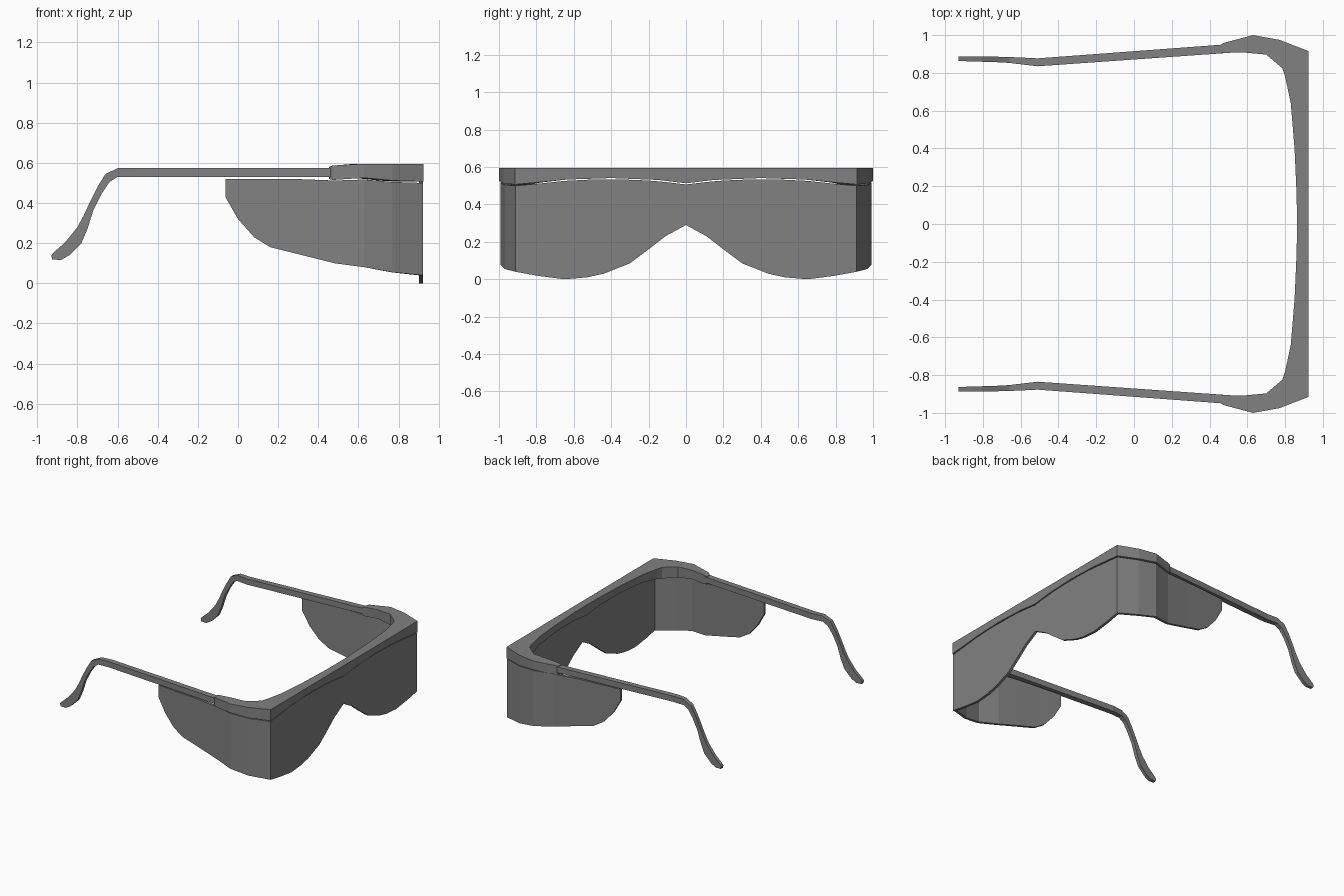
import bpy, bmesh

cube = bpy.data.objects.get("Cube")
if cube:
    bpy.data.objects.remove(cube)

grey = bpy.data.materials.new("mid grey")
grey.use_nodes = True
grey.diffuse_color = (0.22, 0.22, 0.22, 1)
grey.node_tree.nodes["Principled BSDF"].inputs["Base Color"].default_value = (0.22, 0.22, 0.22, 1)


def build(name, rings, closed, cap_start=False):
    """Loft quads through the rings, then mirror the part across y = 0."""
    bm = bmesh.new()
    rows = [[bm.verts.new(p) for p in ring] for ring in rings]
    n = len(rings[0])
    for a, b in zip(rows, rows[1:]):
        for i in range(n if closed else n - 1):
            j = (i + 1) % n
            bm.faces.new((a[i], a[j], b[j], b[i]))
    if closed:
        bm.faces.new(rows[-1])
        if cap_start:
            bm.faces.new(rows[0])
    bmesh.ops.recalc_face_normals(bm, faces=bm.faces[:])
    # an open sheet must face outward, so check the first face against +x
    if not closed:
        bm.faces.ensure_lookup_table()
        bm.normal_update()
        if bm.faces[0].normal.x < 0:
            bmesh.ops.reverse_faces(bm, faces=bm.faces[:])
    mesh = bpy.data.meshes.new(name)
    bm.to_mesh(mesh)
    bm.free()
    mesh.materials.append(grey)
    obj = bpy.data.objects.new(name, mesh)
    bpy.context.collection.objects.link(obj)
    mirror = obj.modifiers.new("mirror", 'MIRROR')
    mirror.use_axis = (False, True, False)
    mirror.merge_threshold = 0.0005
    return obj


def lerp(x, table):
    """Piecewise linear lookup in a table of falling x values."""
    for (x0, v0), (x1, v1) in zip(table, table[1:]):
        if x >= x1:
            return v0 + (v1 - v0) * (x - x0) / (x1 - x0)
    return table[-1][1]


# Brow frame: outer x, y, inner x, y, bottom, top
frame = [
    (.925, 0, .863, 0, .513, .595),
    (.925, .15, .861, .15, .531, .595),
    (.925, .4, .85, .4, .541, .595),
    (.925, .64, .83, .64, .533, .595),
    (.925, .8, .8, .78, .517, .595),
    (.925, .915, .785, .825, .507, .595),
    (.77, .975, .7, .897, .512, .595),
    (.63, 1, .58, .908, .525, .595),
    (.472, .958, .48, .906, .515, .587),
    (.453, .942, .453, .904, .52, .58),
]
build("brow_frame", [[(a, b, lo), (a, b, hi), (c, d, hi), (c, d, lo)]
                     for a, b, c, d, lo, hi in frame], True)

# Wraparound lens: front columns as y, bottom, top
front = [(0, .29, .507), (.11, .23, .52), (.2, .16, .528), (.3, .085, .532),
         (.44, .03, .534), (.53, .01, .532), (.65, 0, .526), (.79, .018, .511),
         (.911, .04, .5)]
# Side columns as x, y, bottom, top
side = [(.77, .969, .055, .505), (.63, .993, .08, .517), (.48, .95, .1, .512),
        (.3, .933, .145, .519), (.16, .922, .18, .52), (.08, .915, .23, .52),
        (0, .908, .32, .52), (-.063, .903, .43, .52)]
columns = [(.921, y, lo, hi) for y, lo, hi in front] + side
lens = build("lens", [[(x, y, lo), (x, y, hi)] for x, y, lo, hi in columns], False)
solid = lens.modifiers.new("thickness", 'SOLIDIFY')
solid.thickness = 0.02
solid.offset = -1
solid.use_even_offset = True

# Temple arms: paired upper and lower edge points, x and z
outer = [(.5, .952), (-.51, .877), (-.68, .885), (-.93, .888)]
inner = [(.5, .906), (-.51, .835), (-.68, .855), (-.93, .863)]
edges = [
    (.475, .575, .475, .53), (-.51, .575, -.51, .53), (-.595, .575, -.6, .53),
    (-.66, .545, -.64, .505), (-.7, .48, -.68, .445), (-.735, .41, -.72, .365),
    (-.77, .335, -.75, .27), (-.8, .28, -.78, .2), (-.86, .205, -.84, .14),
    (-.92, .152, -.88, .117), (-.93, .138, -.925, .118),
]
build("temple_arms", [[(a, lerp(a, outer), b), (a, lerp(a, inner), b),
                       (c, lerp(c, inner), d), (c, lerp(c, outer), d)]
                      for a, b, c, d in edges], True, True)
